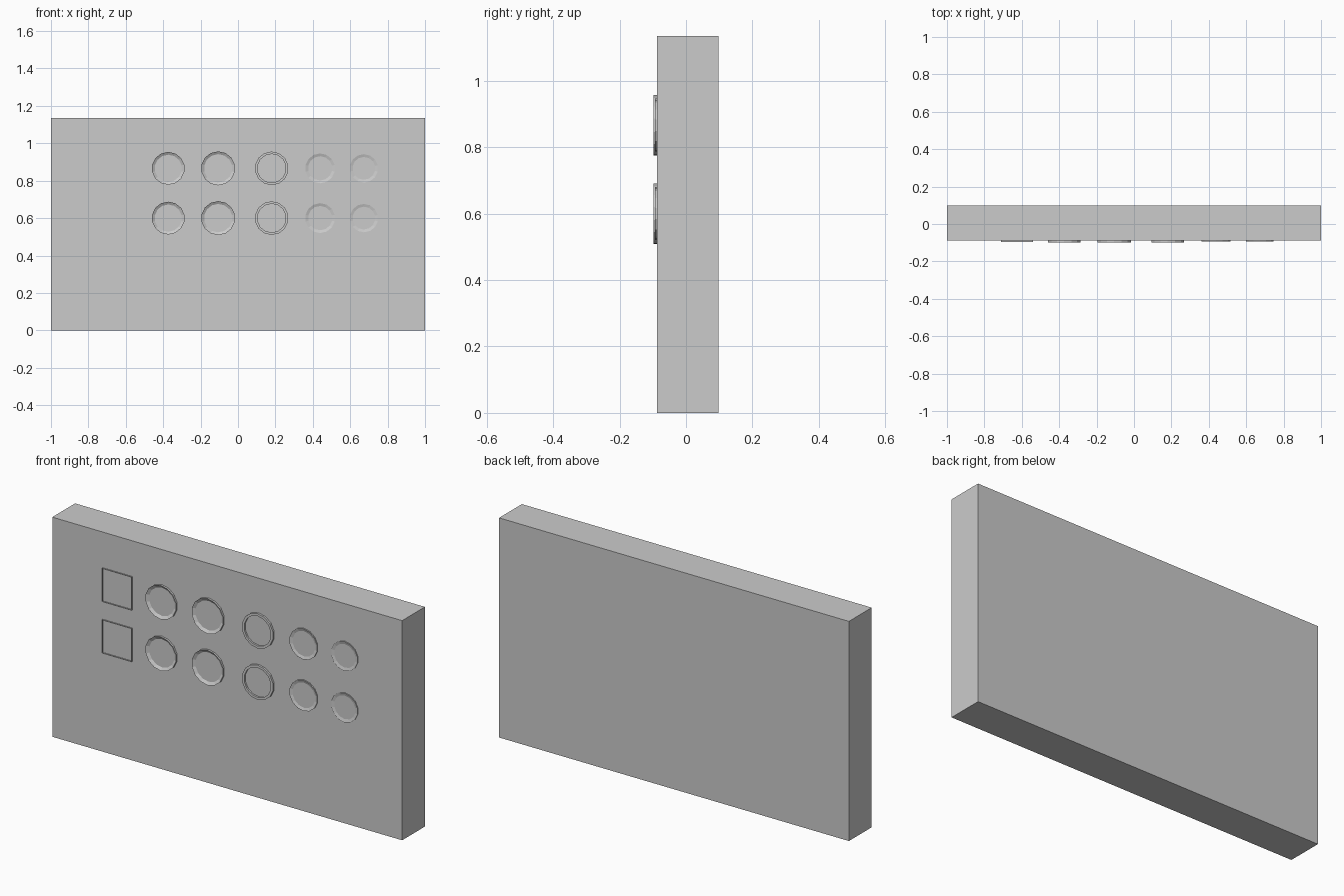
import bpy, bmesh
from math import cos, sin, pi

if "Cube" in bpy.data.objects:
    bpy.data.objects.remove(bpy.data.objects["Cube"])

FACE = -0.088   # front plane of the board


def make_object(name, bm):
    mesh = bpy.data.meshes.new(name)
    bm.to_mesh(mesh)
    bm.free()
    obj = bpy.data.objects.new(name, mesh)
    bpy.context.collection.objects.link(obj)
    return obj


def loft(name, x, z, sides, profile, phase=0.0, cap=True):
    """Rings of (radius, height off the board), joined outward to inward."""
    bm = bmesh.new()
    rings = []
    for r, h in profile:
        rings.append([bm.verts.new((x + r * cos(phase + 2 * pi * i / sides), FACE - h,
                                    z + r * sin(phase + 2 * pi * i / sides)))
                      for i in range(sides)])
    for a, b in zip(rings, rings[1:]):
        for i in range(sides):
            j = (i + 1) % sides
            bm.faces.new((a[i], a[j], b[j], b[i]))
    if cap:
        bm.faces.new(rings[-1])
    bmesh.ops.recalc_face_normals(bm, faces=bm.faces)
    # keep the fronts facing -y
    bm.normal_update()
    if cap:
        bm.faces.ensure_lookup_table()
        if bm.faces[-1].normal.y > 0:
            bmesh.ops.reverse_faces(bm, faces=bm.faces)
    return make_object(name, bm)


# Main board
bpy.ops.mesh.primitive_cube_add(size=1, location=(0, 0.005, 0.5675))
board = bpy.context.object
board.name = "board"
board.scale = (2, 0.186, 1.135)

# Two identical rows of fittings
dishes = [(-0.373, 0.088, 0.010), (-0.106, 0.091, 0.010),
          (0.439, 0.080, 0.006), (0.673, 0.076, 0.005)]
for row, z in (("upper", 0.866), ("lower", 0.600)):
    # Open square frame
    loft(f"{row}_square_frame", -0.626, z - 0.001, 4,
         [(0.121, 0), (0.121, 0.008)], pi / 4, cap=False)
    # Shallow round dishes
    for n, (x, r, h) in enumerate(dishes):
        loft(f"{row}_dish_{n + 1}", x, z, 14,
             [(r, 0), (r, h), (r - 0.015, 0.001)], pi / 2)
    # Round ring with a flat rim
    loft(f"{row}_ring", 0.180, z, 14,
         [(0.090, 0), (0.090, 0.010), (0.077, 0.010), (0.077, 0.001)], pi / 2)
